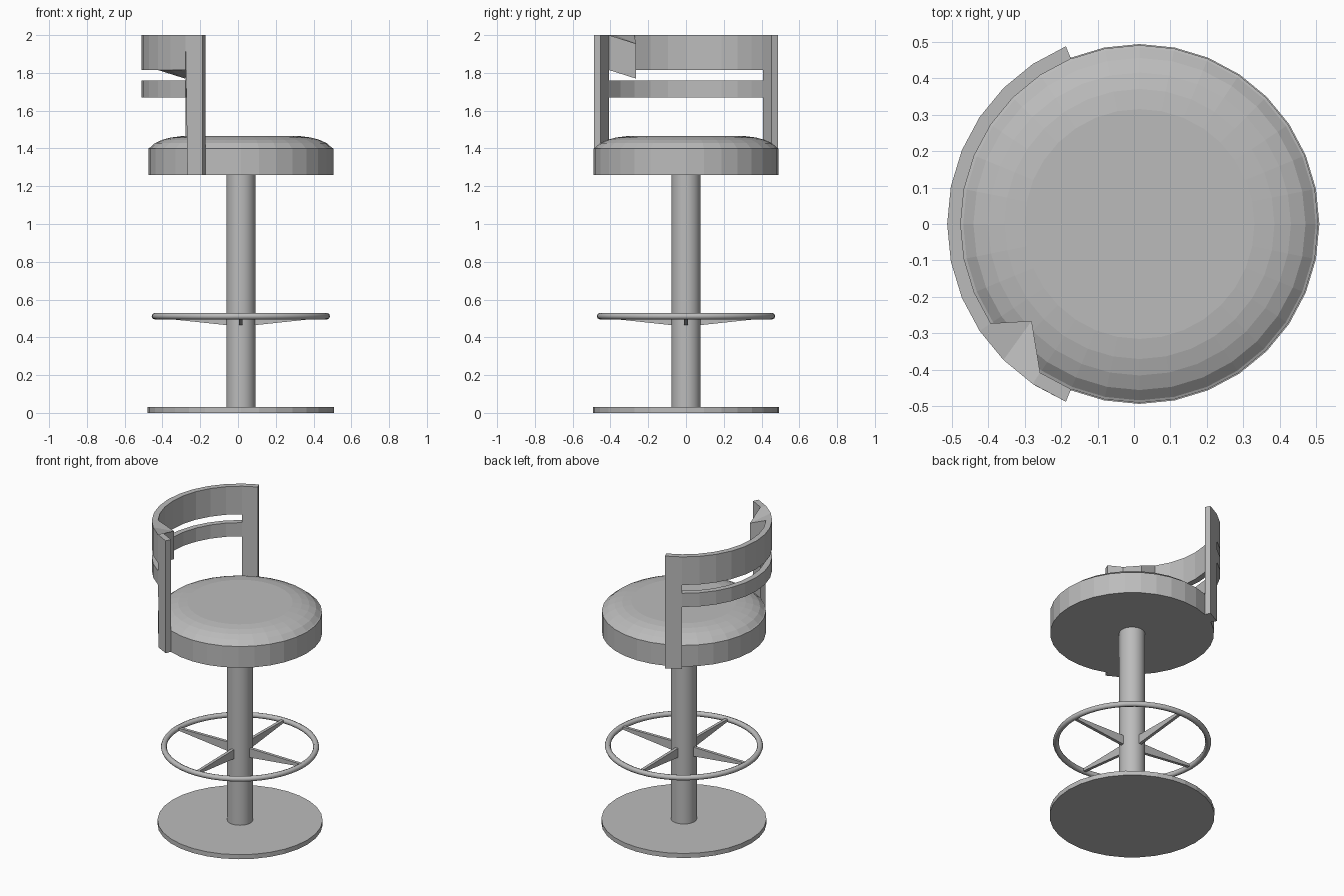
import bpy, bmesh, math
from mathutils import Vector

if "Cube" in bpy.data.objects:
    bpy.data.objects.remove(bpy.data.objects["Cube"])

CX, N = 0.015, 32   # axis of the stool, sides of round parts
grey = bpy.data.materials.new("plain grey")
grey.diffuse_color = (0.5, 0.5, 0.5, 1)
grey.use_nodes = True
grey.node_tree.nodes["Principled BSDF"].inputs["Base Color"].default_value = grey.diffuse_color


def finish(bm, name, smooth=False):
    bmesh.ops.recalc_face_normals(bm, faces=bm.faces)
    me = bpy.data.meshes.new(name)
    bm.to_mesh(me)
    bm.free()
    me.materials.append(grey)
    ob = bpy.data.objects.new(name, me)
    ob.location.x = CX
    bpy.context.collection.objects.link(ob)
    if smooth:
        bpy.ops.object.select_all(action='DESELECT')
        ob.select_set(True)
        bpy.context.view_layer.objects.active = ob
        bpy.ops.object.shade_smooth_by_angle(angle=math.radians(50))
    return ob


def polar(r, i, z, n=N):
    a = 2 * math.pi * i / n
    return Vector((r * math.cos(a), r * math.sin(a), z))


def lathe(name, profile, closed=False, smooth=False, n=N):
    bm = bmesh.new()
    rings = [[bm.verts.new(polar(r, i, z, n)) for i in range(n)] for r, z in profile]
    pairs = list(zip(rings, rings[1:]))
    if closed:
        pairs.append((rings[-1], rings[0]))
    else:
        bm.faces.new(rings[0])
        bm.faces.new(rings[-1])
    for a, b in pairs:
        for i in range(n):
            j = (i + 1) % n
            bm.faces.new((a[i], a[j], b[j], b[i]))
    return finish(bm, name, smooth)


def arc_band(name, i0, i1, z0, z1, r0=0.49, r1=0.527, shift=None):
    """Curved slab; shift maps (step, corner) to an offset. Corners: inner low/high, outer high/low."""
    bm = bmesh.new()
    secs = []
    for i in range(i0, i1 + 1):
        corners = [polar(r0, i, z0), polar(r0, i, z1), polar(r1, i, z1), polar(r1, i, z0)]
        secs.append([bm.verts.new(p + Vector((shift or {}).get((i, k), (0, 0, 0))))
                     for k, p in enumerate(corners)])
    for a, b in zip(secs, secs[1:]):
        for k in range(4):
            m = (k + 1) % 4
            bm.faces.new((a[k], a[m], b[m], b[k]))
    bm.faces.new(secs[0])
    bm.faces.new(secs[-1])
    return finish(bm, name)


# base plate, column, seat with domed cushion
lathe("base_plate", [(0.493, 0), (0.493, 0.03)])
lathe("column", [(0.077, 0.02), (0.077, 1.27)], smooth=True)
lathe("seat", [(0.49, 1.26), (0.49, 1.40), (0.483, 1.403), (0.455, 1.428), (0.415, 1.446),
               (0.37, 1.458), (0.315, 1.465)])

# foot ring
tube = [(0.455 + 0.0175 * math.cos(k * math.pi / 4), 0.512 + 0.0175 * math.sin(k * math.pi / 4))
        for k in range(8)]
lathe("foot_ring", tube, closed=True, smooth=True, n=48)

# tapered spokes
for s in range(4):
    bm = bmesh.new()
    a = s * math.pi / 2
    u, v = Vector((math.cos(a), math.sin(a), 0)), Vector((-math.sin(a), math.cos(a), 0))
    side = [[bm.verts.new(u * r + v * w + Vector((0, 0, z)))
             for r, z in [(0.07, 0.464), (0.455, 0.505), (0.455, 0.52), (0.07, 0.525)]]
            for w in (-0.01, 0.01)]
    for f in side:
        bm.faces.new(f)
    for k in range(4):
        m = (k + 1) % 4
        bm.faces.new((side[0][k], side[0][m], side[1][m], side[1][k]))
    finish(bm, "spoke_%d" % (s + 1))

# back rest: two posts, two rails; the upper rail has a kinked inner edge on one side
kink = (0.051, 0.081, -0.045)
arc_band("back_post_left", 10, 11, 1.26, 2.0)
arc_band("back_post_right", 21, 22, 1.26, 2.0, shift={(21, 3): (0.01, -0.006, 0)})
arc_band("upper_rail", 11, 21, 1.815, 2.0, shift={(20, 0): kink, (20, 1): kink})
arc_band("lower_rail", 11, 21, 1.67, 1.76)
